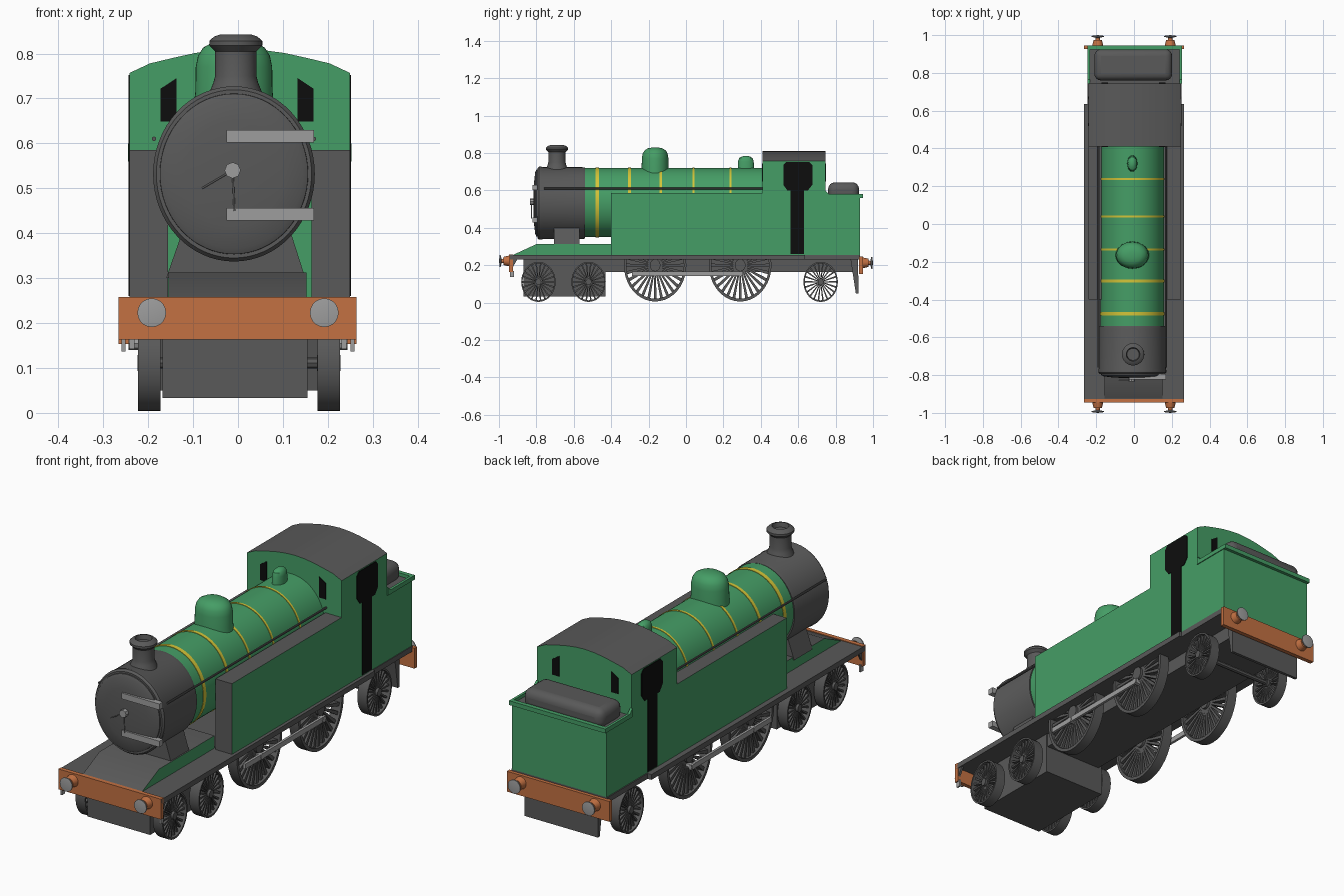
import bpy, bmesh, math
from mathutils import Vector

if "Cube" in bpy.data.objects:
    bpy.data.objects.remove(bpy.data.objects["Cube"])


def material(name, *rgb):
    m = bpy.data.materials.new(name)
    m.diffuse_color = (*rgb, 1)
    m.use_nodes = True
    m.node_tree.nodes["Principled BSDF"].inputs["Base Color"].default_value = m.diffuse_color
    return m


GREEN = material("green paint", 0.06, 0.34, 0.132)
GREY = material("dark grey", 0.1, 0.1, 0.1)
STEEL = material("light steel", 0.34, 0.34, 0.34)
ORANGE = material("orange beam", 0.55, 0.165, 0.055)
YELLOW = material("yellow band", 0.66, 0.56, 0.04)
BLACK = material("black opening", 0.004, 0.004, 0.004)
CX = 0.004      # body centre
BX, BZ = -0.009, 0.535   # boiler centre


def finish(name, bm, *mats, rule=None):
    bmesh.ops.remove_doubles(bm, verts=bm.verts, dist=1e-5)
    bmesh.ops.recalc_face_normals(bm, faces=bm.faces)
    bm.normal_update()
    if rule:
        for f in bm.faces:
            f.material_index = rule(f.normal)
    me = bpy.data.meshes.new(name)
    bm.to_mesh(me)
    bm.free()
    for m in mats:
        me.materials.append(m)
    ob = bpy.data.objects.new(name, me)
    bpy.context.collection.objects.link(ob)
    return ob


def place(axis, u, v, t):
    return {"X": (t, u, v), "Y": (u, t, v), "Z": (u, v, t)}[axis]


def prism(name, axis, pts, t0, t1, *mats, rule=None):
    """Extrude a flat outline along an axis."""
    bm = bmesh.new()
    a, b = [[bm.verts.new(place(axis, u, v, t)) for u, v in pts] for t in (t0, t1)]
    bm.faces.new(a)
    bm.faces.new(b[::-1])
    for i in range(len(pts)):
        j = (i + 1) % len(pts)
        bm.faces.new((a[i], a[j], b[j], b[i]))
    return finish(name, bm, *mats, rule=rule)


def box(name, x0, x1, y0, y1, z0, z1, *mats, rule=None):
    pts = [(x0, y0), (x1, y0), (x1, y1), (x0, y1)]
    return prism(name, "Z", pts, z0, z1, *mats, rule=rule)


def lathe(name, axis, c, prof, mat, su=1, sv=1, n=40):
    """Spin (radius, position) points round an axis, with elliptical scale."""
    bm = bmesh.new()
    rings = []
    for r, t in prof:
        rings.append([bm.verts.new(Vector(c) + Vector(place(
            axis, r * su * math.cos(k * math.tau / n), r * sv * math.sin(k * math.tau / n), t)))
            for k in range(n)])
    for a, b in zip(rings, rings[1:]):
        for i in range(n):
            j = (i + 1) % n
            bm.faces.new((a[i], a[j], b[j], b[i]))
    if prof[0] != prof[-1]:
        for ring, p in ((rings[0], prof[0]), (rings[-1], prof[-1])):
            if p[0] > 0.001:
                bm.faces.new(ring)
    return finish(name, bm, mat)


def rod(name, a, b, r, mat):
    a, b = Vector(a), Vector(b)
    bm = bmesh.new()
    bmesh.ops.create_cone(bm, cap_ends=True, segments=8, radius1=r, radius2=r, depth=(b - a).length)
    q = (b - a).to_track_quat("Z", "Y")
    for v in bm.verts:
        v.co = q @ v.co + (a + b) / 2
    return finish(name, bm, mat)


def wheel(name, side, y, z, ry, rz, count):
    x = CX * 0.5 + side * 0.2
    rim = [(1, -0.025), (1, 0.025), (0.92, 0.025), (0.92, -0.025), (1, -0.025)]
    lathe(name + "_rim", "X", (x, y, z), rim, GREY, ry, rz, 40)
    lathe(name + "_hub", "X", (x, y, z), [(0.17, -0.026), (0.17, 0.026)], GREY, ry, rz, 16)
    bm = bmesh.new()
    for k in range(count):
        t = k * math.tau / count
        d = Vector((0, math.cos(t), math.sin(t)))
        p = Vector((0, -math.sin(t), math.cos(t)))
        ring = []
        for r, w in ((0.12, 0.022), (0.95, 0.045)):
            for sx, sp in ((-1, -1), (1, -1), (1, 1), (-1, 1)):
                q = d * r + p * w * sp
                ring.append(bm.verts.new((x + sx * 0.014, y + q.y * ry, z + q.z * rz)))
        for i in range(4):
            j = (i + 1) % 4
            bm.faces.new((ring[i], ring[j], ring[4 + j], ring[4 + i]))
    finish(name + "_spokes", bm, GREY)


# Running board, chassis and bogie
box("running_board", -0.266, 0.264, -0.94, 0.635, 0.23, 0.255, GREY)
box("rear_running_board", -0.246, 0.252, 0.635, 0.93, 0.23, 0.255, GREY)
box("chassis", -0.15, 0.15, -0.43, 0.9, 0.165, 0.23, GREY)
box("bogie_frame", -0.168, 0.155, -0.87, -0.43, 0.033, 0.23, GREY)
prism("rear_guard", "X", [(0.88, 0.23), (0.92, 0.23), (0.922, 0.05), (0.908, 0.05)], -0.19, 0.19, GREY)

# Buffer beams and buffers
for name, s, z in (("front", -1, 0.223), ("rear", 1, 0.213)):
    y = 0.94 * s
    box(name + "_beam", -0.266, 0.264, *sorted((y - 0.014 * s, y + 0.006 * s)),
        z - 0.06, z + 0.035, ORANGE)
    for side in (-1, 1):
        x = side * 0.192
        lathe(name + "_buffer_stock", "Y", (x, y, z), [(0.03, 0), (0.022, s * 0.035), (0.012, s * 0.035),
              (0.01, s * 0.05)], ORANGE, n=20)
        lathe(name + "_buffer_head", "Y", (x, y, z), [(0.012, s * 0.046), (0.032, s * 0.051),
              (0.032, s * 0.056), (0.0, s * 0.06)], STEEL, n=20)
for s in (-1, 1):
    prism("beam_gusset", "X", [(-0.94, 0.235), (-0.94, 0.165), (-0.9, 0.235)],
          s * 0.255 - 0.005, s * 0.255 + 0.005, GREY)
    box("step_bracket", s * 0.255 - 0.004, s * 0.255 + 0.004, -0.94, -0.92, 0.137, 0.17, STEEL)

# Wheels, axles and coupling rods
for y, big in ((-0.789, 0), (-0.521, 0), (0.72, 0), (-0.165, 1), (0.29, 1)):
    ry, rz = (0.167, 0.194) if big else (0.092, 0.107)
    z = 0.004 + rz if not big else 0.2
    for s in (-1, 1):
        wheel("driving_wheel" if big else "small_wheel", s, y, z, ry, rz, 28 if big else 22)
    rod("axle", (-0.2, y, z), (0.2, y, z), 0.012, GREY)
for s in (-1, 1):
    x = s * 0.236
    box("coupling_rod", x - 0.006, x + 0.006, -0.29, 0.305, 0.142, 0.166, STEEL)
    for y in (-0.165, 0.29):
        rod("crank_pin", (s * 0.2, y, 0.154), (s * 0.244, y, 0.154), 0.014, STEEL)

# Sloped front frame: green sides, grey deck
prism("front_frame", "X", [(-0.925, 0.255), (-0.8, 0.313), (-0.39, 0.313), (-0.39, 0.255)],
      -0.155, 0.152, GREEN, GREY, rule=lambda n: 0 if abs(n.x) > 0.5 else 1)
prism("smokebox_saddle", "Y", [(-0.16, 0.3), (0.15, 0.3), (0.118, 0.4), (-0.125, 0.4)],
      -0.705, -0.57, GREY)

# Boiler, bands and smokebox
lathe("boiler", "Y", (BX, 0, BZ), [(1, -0.55), (1, 0.42)], GREEN, 0.169, 0.185, 64)
for y, w in ((-0.475, 0.02), (-0.303, 0.016), (-0.135, 0.012), (0.04, 0.011), (0.238, 0.01)):
    lathe("boiler_band", "Y", (BX, y, BZ), [(1.012, -w / 2), (1.012, w / 2)], YELLOW, 0.169, 0.185, 64)
lathe("smokebox", "Y", (BX, 0, BZ - 0.003), [(0.96, -0.795), (1, -0.785), (1, -0.775), (0.985, -0.765),
      (0.985, -0.555), (0.97, -0.54)], GREY, 0.18, 0.195, 64)
lathe("smokebox_door", "Y", (BX, 0, BZ - 0.003), [(0.92, -0.79), (0.915, -0.8), (0.85, -0.806),
      (0.6, -0.812), (0.3, -0.815), (0, -0.816)], GREY, 0.18, 0.195, 64)
for z in (0.442, 0.616):
    box("door_hinge", -0.026, 0.169, -0.822, -0.795, z - 0.014, z + 0.014, STEEL)
rod("door_knob", (-0.012, -0.835, 0.54), (-0.012, -0.8, 0.54), 0.018, STEEL)
for x, z in ((-0.08, 0.5), (-0.008, 0.45)):
    rod("door_handle", (-0.012, -0.826, 0.54), (x, -0.826, z), 0.002, STEEL)

# Chimney, steam dome and safety valve
lathe("chimney", "Z", (-0.005, -0.69, 0), [(0.062, 0.705), (0.05, 0.735), (0.046, 0.75), (0.046, 0.805),
      (0.059, 0.818), (0.059, 0.828), (0.048, 0.838), (0.036, 0.842), (0.032, 0.82), (0, 0.82)], GREY)
lathe("steam_dome", "Z", (-0.009, -0.165, 0), [(1.06, 0.67), (1, 0.715), (0.99, 0.77), (0.93, 0.795),
      (0.8, 0.813), (0.55, 0.825), (0.25, 0.829), (0, 0.83)], GREEN, 0.086, 0.072)
lathe("safety_valve", "Z", (-0.009, 0.32, 0), [(1.05, 0.7), (1, 0.755), (0.85, 0.773), (0.5, 0.782),
      (0, 0.785)], GREEN, 0.026, 0.042, 24)

# Side tanks, handrails
for s in (-1, 1):
    x0, x1 = sorted((CX + s * 0.16, CX + s * 0.245))
    box("side_tank", x0, x1, -0.4, 0.42, 0.255, 0.585, GREEN, GREY,
        rule=lambda n: 0 if abs(n.x) > 0.5 else 1)
    rod("handrail", (BX + s * 0.178, -0.76, 0.61), (BX + s * 0.178, 0.415, 0.61), 0.005, GREY)

# Cab with curved grey roof
half = [(0.245, 0.757), (0.2, 0.778), (0.15, 0.79), (0.1, 0.801), (0.05, 0.808)]
arc = [(CX + x, z) for x, z in half] + [(CX, 0.811)] + [(CX - x, z) for x, z in half[::-1]]
prism("cab", "Y", [(CX - 0.245, 0.255), (CX + 0.245, 0.255)] + arc, 0.41, 0.745, GREEN, GREY,
      rule=lambda n: 1 if n.z > 0.5 else 0)
door = [(0.56, 0.26), (0.63, 0.26), (0.63, 0.6), (0.652, 0.6), (0.675, 0.63), (0.675, 0.735), (0.66, 0.752),
        (0.535, 0.752), (0.52, 0.735), (0.52, 0.63), (0.542, 0.6), (0.56, 0.6)]
for s in (-1, 1):
    x = CX + s * 0.245
    prism("cab_doorway", "X", door, x - 0.003, x + 0.003, BLACK)
    a, b = -0.002 + s * 0.135, -0.002 + s * 0.17
    pane = [(a, 0.649), (b, 0.649), (b, 0.722), (a, 0.745)]
    for y in (0.41, 0.745):
        prism("cab_window", "Y", pane, y - 0.003, y + 0.003, BLACK)

# Bunker with rim and coal load
box("bunker", CX - 0.245, CX + 0.245, 0.74, 0.93, 0.255, 0.565, GREEN, GREY,
    rule=lambda n: 1 if n.z > 0.5 else 0)
for s in (-1, 1):
    x = CX + s * 0.243
    prism("bunker_side_rim", "X", [(0.745, 0.56), (0.935, 0.56), (0.935, 0.58), (0.765, 0.58), (0.745, 0.6)],
          x - 0.006, x + 0.006, GREEN)
box("bunker_rear_rim", CX - 0.249, CX + 0.249, 0.925, 0.945, 0.56, 0.58, GREEN)
coal = box("coal_load", -0.21, 0.202, 0.76, 0.925, 0.55, 0.643, GREY)
bev = coal.modifiers.new("round", "BEVEL")
bev.width, bev.segments = 0.035, 4

# Smooth curved parts, keep sharp edges
for ob in bpy.context.collection.objects:
    ob.select_set(True)
bpy.context.view_layer.objects.active = coal
bpy.ops.object.shade_smooth_by_angle(angle=math.radians(35))
